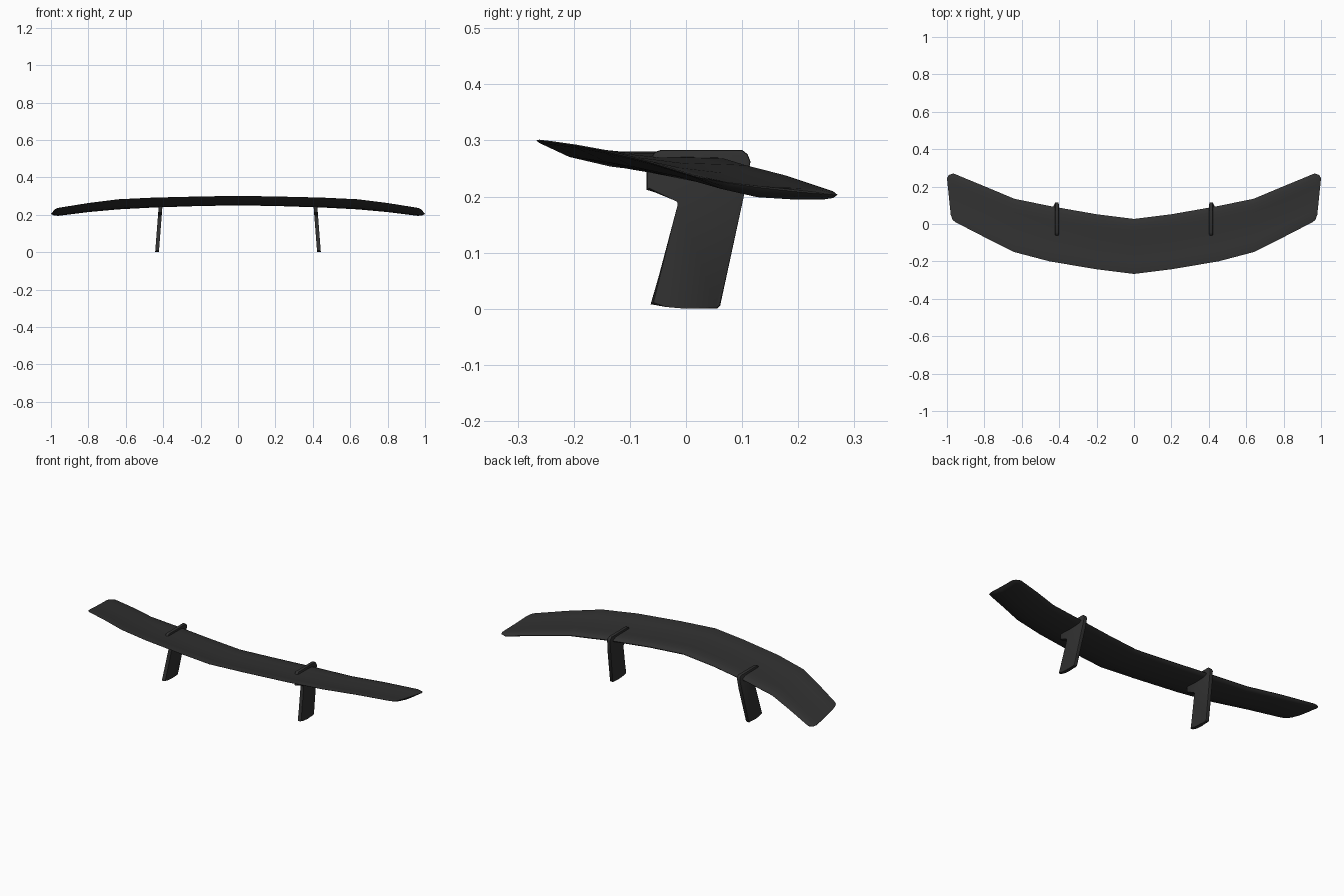
import bpy, bmesh, math

if "Cube" in bpy.data.objects:
    bpy.data.objects.remove(bpy.data.objects["Cube"])

mat = bpy.data.materials.new("satin black")
mat.diffuse_color = (0.03, 0.03, 0.03, 1)
mat.use_nodes = True
mat.node_tree.nodes["Principled BSDF"].inputs["Base Color"].default_value = mat.diffuse_color


def finish(bm, name, angle):
    bmesh.ops.recalc_face_normals(bm, faces=bm.faces)
    me = bpy.data.meshes.new(name)
    bm.to_mesh(me)
    bm.free()
    me.materials.append(mat)
    ob = bpy.data.objects.new(name, me)
    bpy.context.collection.objects.link(ob)
    bpy.ops.object.select_all(action='DESELECT')
    ob.select_set(True)
    bpy.context.view_layer.objects.active = ob
    bpy.ops.object.shade_smooth_by_angle(angle=math.radians(angle))
    return ob


# Aerofoil loop: (chord fraction from rounded edge, height off the chord line)
FOIL = [(0, 0), (0.03, .007), (0.1, .011), (0.25, .006), (0.5, -.003),
        (0.78, -.005), (0.98, .0), (1, -.002), (0.98, -.006), (0.8, -.024),
        (0.55, -.032), (0.28, -.025), (0.1, -.016), (0.03, -.009)]

# Half-span stations: x, y, z of rounded edge; x, y, z of thin edge; thickness
HALF = [(0, .027, .265, 0, -.267, .302, 1),
        (.2, .052, .262, .2, -.242, .299, 1),
        (.45, .096, .253, .45, -.2, .293, 1),
        (.64, .135, .241, .64, -.15, .284, .95),
        (.8, .202, .225, .8, -.07, .264, .85),
        (.965, .27, .203, .955, .01, .239, .75),
        (.99, .262, .203, .97, .022, .235, .5),
        (1.0, .245, .205, .98, .05, .229, .1)]


def mirrored(s):
    return (-s[0], s[1], s[2], -s[3]) + s[4:]


# Wing blade lofted through the stations
bm = bmesh.new()
rings = []
for x0, y0, z0, x1, y1, z1, th in [mirrored(s) for s in HALF[:0:-1]] + HALF:
    rings.append([bm.verts.new((x0 + (x1 - x0) * t, y0 + (y1 - y0) * t,
                                z0 + (z1 - z0) * t + h * th)) for t, h in FOIL])
n = len(FOIL)
for a, b in zip(rings, rings[1:]):
    for i in range(n):
        j = (i + 1) % n
        bm.faces.new((a[i], a[j], b[j], b[i]))
bm.faces.new(rings[0])
bm.faces.new(rings[-1])
finish(bm, "wing_blade", 40)

# Support legs: side profile (y, z), leaning inward, clamped over the wing
LEG = [(-.063, .008), (-.035, .003), (0, 0), (.055, 0), (.061, .006),
       (.104, .205), (.115, .262), (.11, .275), (.1, .283), (-.045, .283),
       (-.056, .279), (-.062, .27), (-.07, .25), (-.07, .212), (-.022, .198),
       (-.012, .193), (-.011, .184)]


def leg(name, side):
    bm = bmesh.new()
    loops = [[bm.verts.new((side * (.433 - .077 * z + dx), y, z))
              for y, z in LEG] for dx in (-.01, .01)]
    m = len(LEG)
    for i in range(m):
        j = (i + 1) % m
        bm.faces.new((loops[0][i], loops[0][j], loops[1][j], loops[1][i]))
    caps = [bm.faces.new(l) for l in loops]
    rim = list({e for f in caps for e in f.edges})
    bmesh.ops.bevel(bm, geom=rim, offset=.004, segments=2, profile=.5,
                    affect='EDGES', clamp_overlap=True)
    finish(bm, name, 35)


leg("right_support_leg", 1)
leg("left_support_leg", -1)
